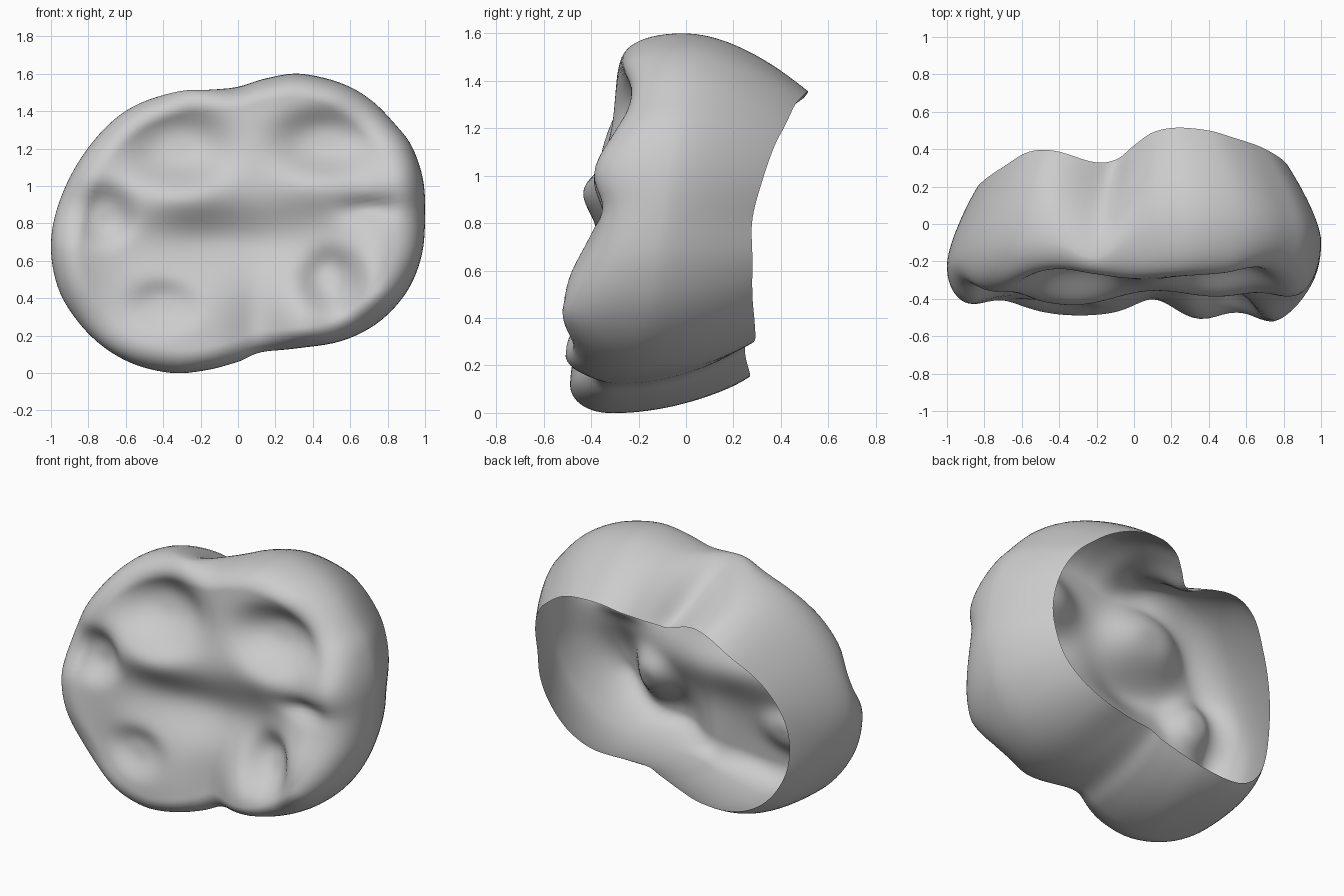
import bpy, bmesh, math
from mathutils import Vector

if "Cube" in bpy.data.objects:
    bpy.data.objects.remove(bpy.data.objects["Cube"])

CZ = 0.8
N = 160        # segments around
FRONT = 44     # rings over the biting face
SIDE = 14      # rings per half of the wall

# Outline seen from the front: x, z, depth of the open back edge
OUTLINE = [
    (1.0, .82, .28), (.99, 1.03, .325), (.93, 1.21, .375), (.84, 1.33, .42), (.71, 1.46, .46),
    (.55, 1.55, .50), (.33, 1.60, .515), (.15, 1.575, .49), (0, 1.53, .42), (-.14, 1.515, .35),
    (-.32, 1.505, .33), (-.55, 1.43, .39), (-.72, 1.30, .385), (-.87, 1.10, .30),
    (-.97, .87, .23), (-1.0, .66, .19), (-.96, .45, .18), (-.86, .28, .20), (-.72, .14, .23),
    (-.55, .045, .26), (-.35, 0, .27), (-.17, .015, .26), (0, .06, .25), (.12, .11, .25),
    (.3, .13, .26), (.55, .17, .29), (.75, .27, .29), (.9, .43, .28), (.98, .62, .28),
]

# Dents (positive) and cusps (negative): x, z, radius x, radius z, depth, sharpness
FEATURES = [
    (0.02, .70, .48, .18, .09, 1), (-.30, .95, .28, .16, -.09, 1), (.45, 1.0, .26, .14, -.06, 1),
    (-.32, 1.21, .26, .20, .13, 1.5), (.47, 1.24, .25, .16, .11, 1.5),
    (-.72, .85, .15, .14, .09, 1.6), (-.40, .36, .17, .12, .06, 1.5),
    (.50, .50, .15, .15, .10, 1.5), (.70, .88, .14, .06, .05, 1),
    (-.25, .24, .28, .32, -.03, 1), (.73, .54, .18, .24, -.12, 1), (.70, .28, .16, .18, -.06, 1),
    (.36, .27, .17, .20, -.08, 1),
    (.10, .20, .13, .35, .05, 1), (.84, 1.02, .14, .14, -.06, 1),
    (-.68, .30, .16, .35, .045, 1), (-.94, .60, .12, .25, -.03, 1),
]


def face_y(x, z):
    y = -.37 + .125 * (z - CZ) + .03 * x
    for fx, fz, rx, rz, depth, sharp in FEATURES:
        d = ((x - fx) / rx) ** 2 + ((z - fz) / rz) ** 2
        y += depth * math.exp(-d ** sharp)
    return y


def near(angle, degrees, width):
    """Smooth 0..1 weight around a direction."""
    d = (math.degrees(angle) - degrees + 180) % 360 - 180
    return math.exp(-(d / width) ** 2)


def around(t):
    """Periodic smooth curve through the outline points."""
    n = len(OUTLINE)
    i, f = int(t), t - int(t)
    p = [Vector(OUTLINE[(i + k) % n]) for k in (-1, 0, 1, 2)]
    return .5 * (2 * p[1] + (p[2] - p[0]) * f + (2 * p[0] - 5 * p[1] + 4 * p[2] - p[3]) * f ** 2
                 + (3 * p[1] - p[0] - 3 * p[2] + p[3]) * f ** 3)


def bezier(p, t):
    u = 1 - t
    w = (u ** 3, 3 * u * u * t, 3 * u * t * t, t ** 3)
    return [sum(w[k] * p[k][c] for k in range(4)) for c in (0, 1)]


def spoke(t):
    """One strip from the face centre, over the rim and back to the open edge."""
    x, z, back = around(t)
    dz = z - CZ
    r = math.hypot(x, dz)
    c, s = x / r, dz / r
    angle = math.atan2(dz, x)
    rim = .84
    groove = near(angle, 106, 13)            # valley between the two upper lobes
    lobe = near(angle, 130, 14)
    inner = .83 - (.16 if s > 0 else .08) * s * s
    inner += .10 * near(angle, 222, 24) - .08 * groove + .02 * lobe
    bulge = -.16 + .14 * s + .05 * c - .14 * groove
    pts = []
    for i in range(1, FRONT + 1):
        k = rim * i / FRONT
        pts.append((k * x, face_y(k * x, CZ + k * dz), CZ + k * dz))
    f = pts[-1][1]
    slope = (f - pts[-3][1]) * FRONT / (2 * rim)
    f1 = f + .08 * max(-.4, min(.4, slope))
    over = [(rim, f), (rim + .08, f1), (1, f + .3 * (bulge - f)), (1, bulge)]
    wall = [(1 - .03 * groove, bulge + (.27 + .15 * s * s) * (back - bulge)),
            (inner + .05 + .07 * s * s + .03 * lobe - .10 * groove, bulge + .8 * (back - bulge)),
            (inner, back)]
    for curve in (over, [(1, bulge)] + wall):
        for i in range(1, SIDE + 1):
            k, y = bezier(curve, i / SIDE)
            pts.append((k * x, y, CZ + k * dz))
    return pts


# Open shell
bm = bmesh.new()
centre = bm.verts.new((0, face_y(0, CZ), CZ))
strips = [[bm.verts.new(p) for p in spoke(len(OUTLINE) * i / N)] for i in range(N)]
for i in range(N):
    a, b = strips[i], strips[(i + 1) % N]
    bm.faces.new((centre, b[0], a[0]))
    for j in range(len(a) - 1):
        bm.faces.new((a[j], b[j], b[j + 1], a[j + 1]))
bmesh.ops.recalc_face_normals(bm, faces=bm.faces)
bm.normal_update()
if centre.normal.y > 0:
    bmesh.ops.reverse_faces(bm, faces=bm.faces)
mesh = bpy.data.meshes.new("crown_shell")
bm.to_mesh(mesh)
bm.free()
mesh.shade_smooth()
crown = bpy.data.objects.new("crown_shell", mesh)
bpy.context.collection.objects.link(crown)
